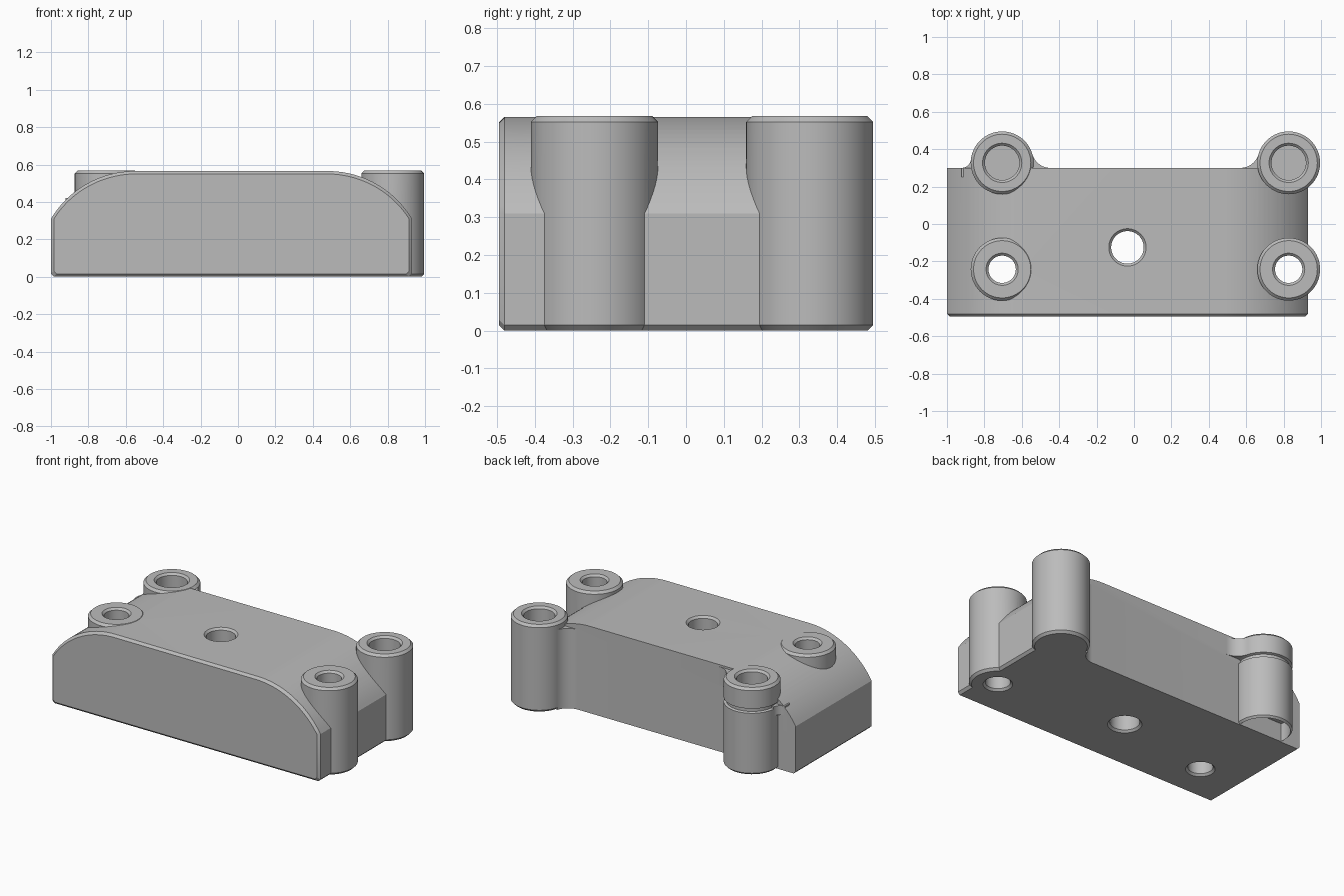
import bpy, bmesh, math

if "Cube" in bpy.data.objects:
    bpy.data.objects.remove(bpy.data.objects["Cube"], do_unlink=True)

grey = bpy.data.materials.new("light_grey")
grey.use_nodes = True
COLOUR = (0.5, 0.5, 0.5, 1)
grey.diffuse_color = COLOUR
grey.node_tree.nodes["Principled BSDF"].inputs["Base Color"].default_value = COLOUR

BODY_TOP, POST_TOP, LEFT, RIGHT = 0.565, 0.567, -1.0, 0.93
FRONT, BACK, SHOULDER, CH = -0.495, 0.30, 0.31, 0.015
POST_R = 0.168


def loft(name, rings):
    """Closed solid skinned through rings with equal point counts."""
    bm = bmesh.new()
    loops = [[bm.verts.new(p) for p in ring] for ring in rings]
    for a, b in zip(loops, loops[1:]):
        for i in range(len(a)):
            j = (i + 1) % len(a)
            bm.faces.new((a[i], a[j], b[j], b[i]))
    bm.faces.new(loops[0])
    bm.faces.new(loops[-1])
    bmesh.ops.recalc_face_normals(bm, faces=bm.faces)
    mesh = bpy.data.meshes.new(name)
    bm.to_mesh(mesh)
    bm.free()
    ob = bpy.data.objects.new(name, mesh)
    bpy.context.collection.objects.link(ob)
    mesh.materials.append(grey)
    return ob


def lathe(name, x, y, profile, sides=64):
    """Round solid from (radius, height) pairs."""
    angles = [2 * math.pi * i / sides for i in range(sides)]
    return loft(name, [[(x + r * math.cos(a), y + r * math.sin(a), z) for a in angles]
                       for r, z in profile])


def prism(name, outline, z0, z1):
    return loft(name, [[(x, y, z) for x, y in outline] for z in (z0, z1)])


def combine(target, tool, operation):
    tool.hide_render = True
    mod = target.modifiers.new(operation.title(), "BOOLEAN")
    mod.operation, mod.object, mod.solver = operation, tool, "EXACT"
    bpy.context.view_layer.objects.active = target
    bpy.ops.object.modifier_apply(modifier=mod.name)
    bpy.data.objects.remove(tool, do_unlink=True)


def post(name, x, y, seam=False):
    profile = [(POST_R - CH, 0), (POST_R, CH)]
    if seam:
        profile += [(POST_R, 0.405), (POST_R - 0.015, 0.41),
                    (POST_R - 0.015, 0.43), (POST_R, 0.435)]
    profile += [(POST_R, POST_TOP - CH), (POST_R - CH, POST_TOP)]
    return lathe(name, x, y, profile)


def fillet(name, cx, cy, side, f, z0, z1):
    """Concave web tangent to the back wall and to a post."""
    fy = BACK + f
    fx = cx + side * math.sqrt((POST_R + f) ** 2 - (fy - cy) ** 2)
    end = math.atan2(cy - fy, abs(fx - cx))
    arc = []
    for i in range(13):
        a = -math.pi / 2 + (end + math.pi / 2) * i / 12
        arc.append((fx - side * f * math.cos(a), fy + f * math.sin(a)))
    inner = [(cx, cy), (cx, BACK - 0.05), (fx, BACK - 0.05)]
    return prism(name, arc + inner, z0, z1)


def hole(name, x, y, r, bottom, top, through=True):
    """Round cutter with flared mouths."""
    flare = 0.013
    profile = [(r + 2 * flare, bottom - flare), (r, bottom + flare)] if through else [(r, bottom)]
    profile += [(r, top - flare), (r + 2 * flare, top + flare)]
    return lathe(name, x, y, profile)


# Body profile: straight sides, round shoulders, flat top
run, rise = 0.45, BODY_TOP - SHOULDER
rad = (run ** 2 + rise ** 2) / (2 * rise)
sweep = math.asin(run / rad)
shoulder = [(run - rad * math.sin(sweep * (1 - i / 20)),
             BODY_TOP - rad + rad * math.cos(sweep * (1 - i / 20))) for i in range(21)]
profile = [(LEFT + CH, 0), (LEFT, CH)] + [(LEFT + x, z) for x, z in shoulder]
profile += [(RIGHT - x, z) for x, z in reversed(shoulder)] + [(RIGHT, CH), (RIGHT - CH, 0)]
mx, mz = (LEFT + RIGHT) / 2, BODY_TOP / 2
sx, sz = 1 - CH / (RIGHT - mx), 1 - CH / mz
body = loft("bracket_body", [
    [(mx + (x - mx) * sx, FRONT, mz + (z - mz) * sz) for x, z in profile],
    [(x, FRONT + CH, z) for x, z in profile],
    [(x, BACK, z) for x, z in profile]])

# Corner posts
PX, PY = (-0.705, 0.827), (-0.242, 0.327)
for x in PX:
    for y in PY:
        combine(body, post("post", x, y, seam=(x < 0 < y)), "UNION")

# Webs blending the back posts into the back wall
combine(body, fillet("right_web", PX[1], PY[1], -1, 0.1, 0, 0.52), "UNION")
combine(body, fillet("left_inner_web", PX[0], PY[1], 1, 0.1, 0.435, 0.552), "UNION")
combine(body, fillet("left_outer_web", PX[0], PY[1], -1, 0.05, 0.36, 0.42), "UNION")

# Hollow under the back left post
pocket = []
r = POST_R - 0.012
start = math.asin((BACK + 0.003 - PY[1]) / r)
for i in range(33):
    a = start + (math.pi - 2 * start) * i / 32
    pocket.append((PX[0] + r * math.cos(a), PY[1] + r * math.sin(a)))
combine(body, prism("pocket", pocket, -0.05, 0.12), "DIFFERENCE")

# Screw holes: through at the front and middle, blind at the back
for x in PX:
    combine(body, hole("front_hole", x, PY[0], 0.073, 0, POST_TOP), "DIFFERENCE")
    combine(body, hole("back_hole", x, PY[1], 0.092, 0.18, POST_TOP, False), "DIFFERENCE")
combine(body, hole("centre_hole", -0.035, -0.125, 0.087, 0, BODY_TOP), "DIFFERENCE")

# Smooth round walls, crisp edges
bpy.ops.object.select_all(action="DESELECT")
body.select_set(True)
bpy.context.view_layer.objects.active = body
bpy.ops.object.shade_smooth_by_angle(angle=math.radians(25))
